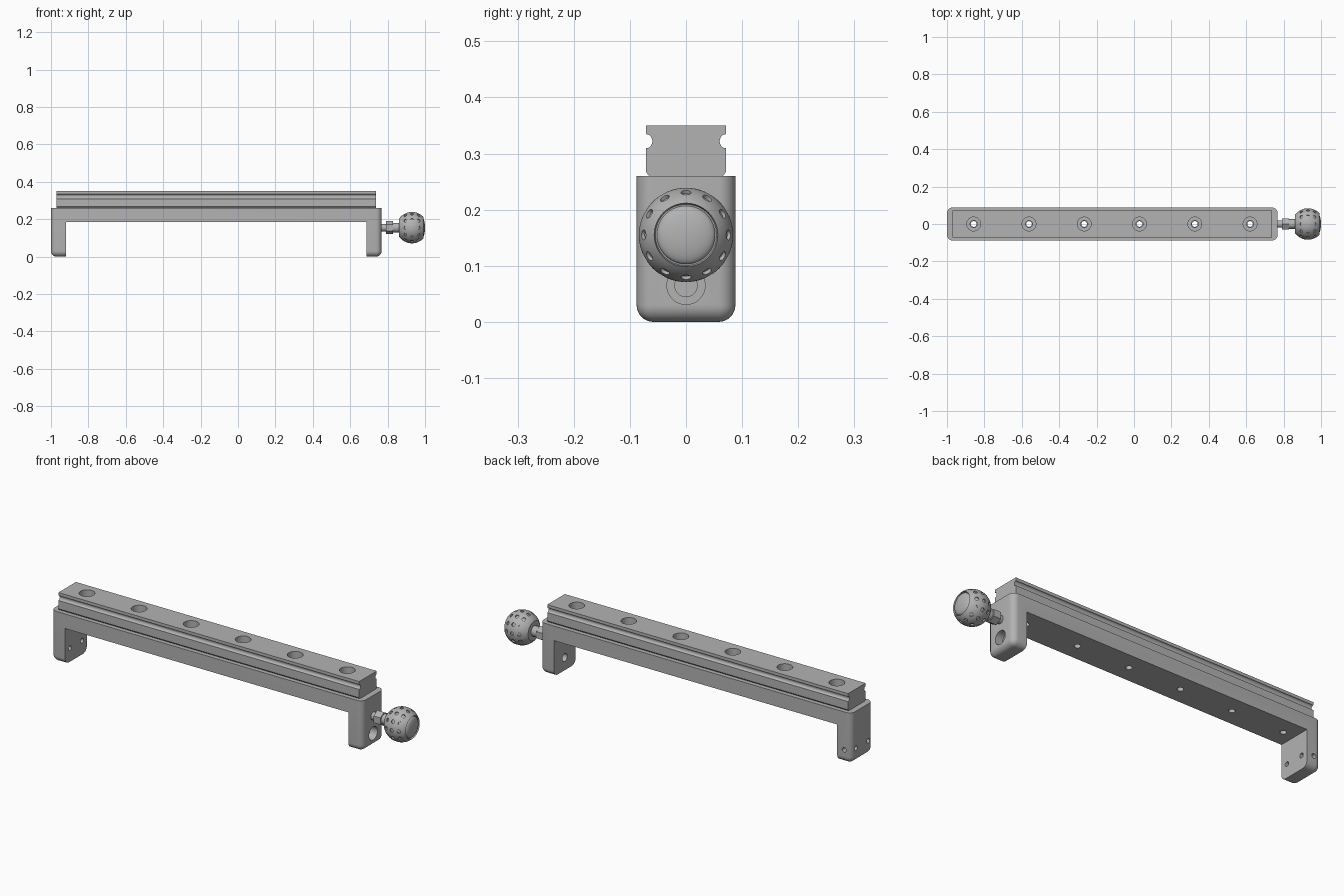
import bpy, bmesh
from math import pi, sin, cos, sqrt, radians
from mathutils import Vector, Matrix

cube = bpy.data.objects.get("Cube")
if cube:
    bpy.data.objects.remove(cube)

grey = bpy.data.materials.new("metal grey")
grey.use_nodes = True
COLOUR = (0.45, 0.45, 0.45, 1)
grey.diffuse_color = COLOUR
grey.node_tree.nodes["Principled BSDF"].inputs["Base Color"].default_value = COLOUR


def make(name, bm):
    bmesh.ops.recalc_face_normals(bm, faces=bm.faces[:])
    mesh = bpy.data.meshes.new(name)
    bm.to_mesh(mesh)
    bm.free()
    mesh.materials.append(grey)
    ob = bpy.data.objects.new(name, mesh)
    bpy.context.collection.objects.link(ob)
    return ob


def activate(ob):
    bpy.ops.object.select_all(action='DESELECT')
    ob.select_set(True)
    bpy.context.view_layer.objects.active = ob


def smooth(ob, angle=30):
    activate(ob)
    bpy.ops.object.shade_smooth_by_angle(angle=radians(angle))


def prism(points, offset):
    """Extrude a closed 3D outline by an offset."""
    bm = bmesh.new()
    face = bm.faces.new([bm.verts.new(p) for p in points])
    new = bmesh.ops.extrude_face_region(bm, geom=[face])["geom"]
    bmesh.ops.translate(bm, vec=offset, verts=[g for g in new if isinstance(g, bmesh.types.BMVert)])
    return bm


def rod(bm, start, end, radius, sides=32):
    start, end = Vector(start), Vector(end)
    axis = end - start
    turn = axis.to_track_quat('Z', 'Y').to_matrix().to_4x4()
    bmesh.ops.create_cone(bm, cap_ends=True, segments=sides, radius1=radius, radius2=radius,
                          depth=axis.length, matrix=Matrix.Translation((start + end) / 2) @ turn)


def cut(ob, rods):
    """Drill a set of rods out of an object."""
    bm = bmesh.new()
    for r in rods:
        rod(bm, *r)
    cutter = make("hole_cutter", bm)
    cutter.hide_render = True
    mod = ob.modifiers.new("holes", 'BOOLEAN')
    mod.object, mod.operation, mod.solver = cutter, 'DIFFERENCE', 'EXACT'
    activate(ob)
    bpy.ops.object.modifier_apply(modifier=mod.name)
    bpy.data.objects.remove(cutter)


def lathe(name, profile, centre_z, steps=64):
    """Turn an (x, radius) profile about the knob axis."""
    bm = bmesh.new()
    verts = [bm.verts.new((x, 0, centre_z + r)) for x, r in profile]
    edges = [bm.edges.new(pair) for pair in zip(verts, verts[1:])]
    bmesh.ops.spin(bm, geom=verts + edges, cent=(0, 0, centre_z), axis=(1, 0, 0),
                   angle=2 * pi, steps=steps)
    bmesh.ops.remove_doubles(bm, verts=bm.verts[:], dist=0.0001)
    return make(name, bm)


# Main dimensions
LEFT, RIGHT, HALF, TOP = -1.0, 0.768, 0.088, 0.26
LEG, UNDER = 0.08, 0.185
HOLE_X = [-0.857 + 0.2955 * i for i in range(6)]

# Bracket: bridge with two legs, rounded on the outer ends and feet
outline = [(LEFT, 0), (LEFT + LEG, 0), (LEFT + LEG, UNDER), (RIGHT - LEG, UNDER),
           (RIGHT - LEG, 0), (RIGHT, 0), (RIGHT, TOP), (LEFT, TOP)]
bm = prism([(x, -HALF, z) for x, z in outline], (0, 2 * HALF, 0))


def is_rounded(edge):
    a, b = (v.co for v in edge.verts)
    outer = all(min(abs(p.x - LEFT), abs(p.x - RIGHT)) < 0.001 for p in (a, b))
    foot = a.z < 0.001 and b.z < 0.001
    upright = abs(a.z - b.z) > 0.1
    along_x = abs(a.x - b.x) > 0.01
    return (outer and (foot or upright)) or (foot and along_x)


bmesh.ops.bevel(bm, geom=[e for e in bm.edges if is_rounded(e)], offset=0.03,
                segments=8, profile=0.5, affect='EDGES')
bracket = make("bracket", bm)
drills = [((x, 0, 0.15), (x, 0, 0.3), 0.015) for x in HOLE_X]
drills.append(((RIGHT - 0.04, 0, 0.065), (RIGHT + 0.05, 0, 0.065), 0.034))
cut(bracket, drills)
cut(bracket, [((RIGHT - 0.1, 0, 0.065), (RIGHT + 0.05, 0, 0.065), 0.02)])
# Small holes in the plain leg
cut(bracket, [((LEFT - 0.05, y, 0.07), (LEFT + 0.12, y, 0.07), 0.012) for y in (-0.05, 0.05)])
cut(bracket, [((LEFT + 0.04, 0.06, 0.065), (LEFT + 0.04, 0.12, 0.065), 0.012)])
smooth(bracket)

# Rail: grooved section with counterbored screw holes
side = [(0.066, TOP), (0.071, TOP + 0.007)]
for i in range(13):
    a = pi * (-0.5 - i / 12)
    side.append((0.071 + 0.011 * cos(a), 0.322 + 0.0125 * sin(a)))
side.append((0.071, 0.35))
section = side + [(-y, z) for y, z in reversed(side)]
rail = make("rail", prism([(-0.97, y, z) for y, z in section], (1.708, 0, 0)))
cut(rail, [((x, 0, 0.3), (x, 0, 0.4), 0.037) for x in HOLE_X])
cut(rail, [((x, 0, 0.2), (x, 0, 0.32), 0.019) for x in HOLE_X])
smooth(rail)

# Knob: truncated ball with a domed end cap set in a groove
CX, CZ, R = 0.93, 0.155, 0.084
ball = []
for i in range(29):
    x = -0.068 + 0.130 * i / 28
    ball.append((CX + x, sqrt(R * R - x * x)))
dome = [(0.985 + 0.015 * cos(pi / 2 * t / 8), 0.052 * sin(pi / 2 * t / 8)) for t in range(8, -1, -1)]
profile = [(CX - 0.068, 0)] + ball + [(0.984, 0.0545), (0.984, 0.052)] + dome[:-1] + [(1.0, 0)]
knob = lathe("knob", profile, CZ)

# Dimples: three rings of twelve round the ball
dimples = []
for x in (-0.036, 0, 0.036):
    for k in range(12):
        a = k * pi / 6
        r = sqrt(R * R - x * x)
        d = Vector((x, r * cos(a), r * sin(a)))
        c = Vector((CX, 0, CZ))
        dimples.append((c + d * 0.92, c + d * 1.1, 0.009, 16))
cut(knob, dimples)
smooth(knob)

# Threaded shaft, lock nut and collar between bracket and knob
for name, x0, x1, radius, sides in (("shaft", RIGHT - 0.02, 0.87, 0.02, 32),
                                    ("lock_nut", 0.79, 0.83, 0.035, 6),
                                    ("collar", 0.83, 0.87, 0.026, 32)):
    bm = bmesh.new()
    rod(bm, (x0, 0, CZ), (x1, 0, CZ), radius, sides)
    smooth(make(name, bm))
